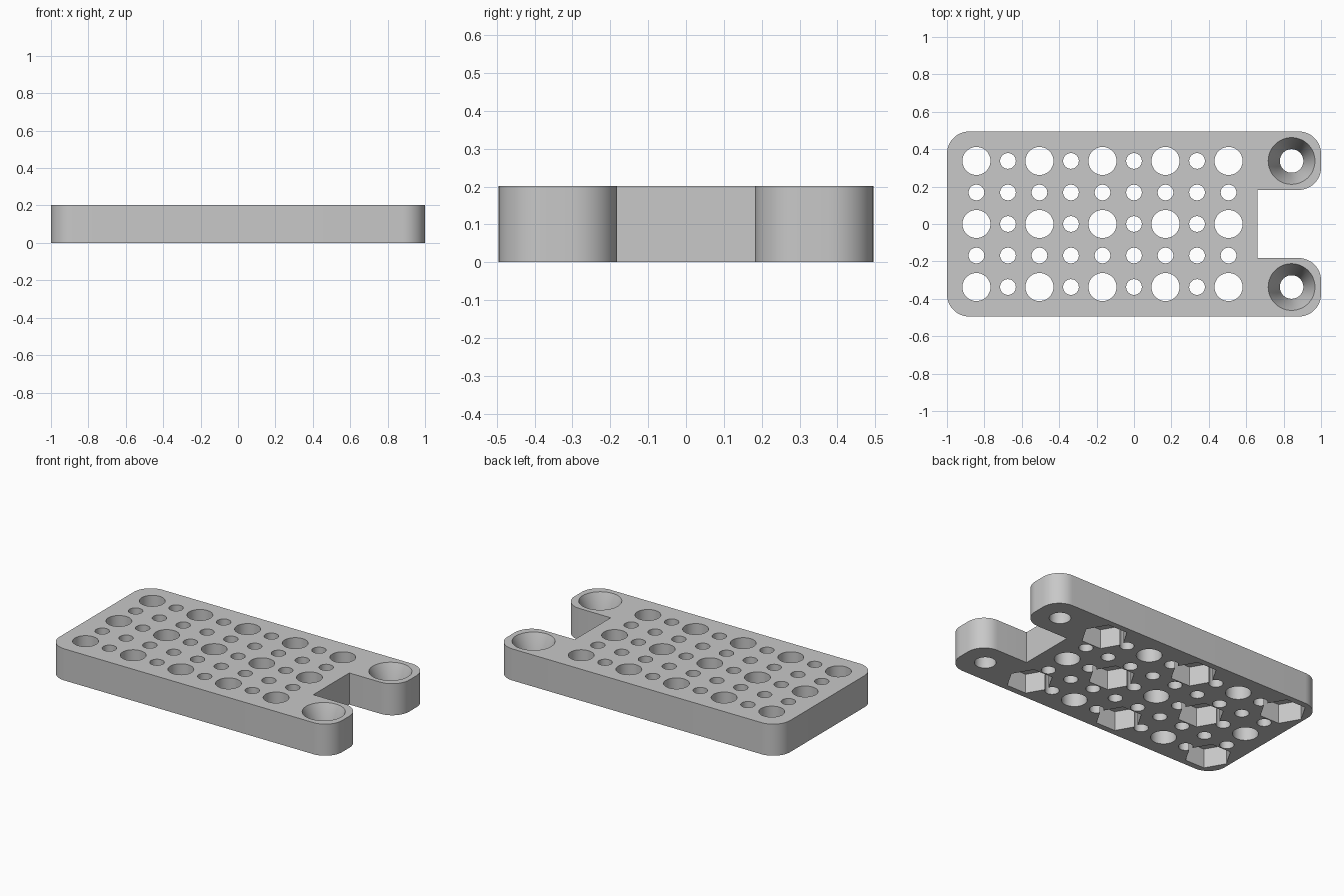
import bpy, bmesh, math
from mathutils import Vector

if "Cube" in bpy.data.objects:
    bpy.data.objects.remove(bpy.data.objects["Cube"])

PITCH = 0.1685
THICK = 0.202
HALF_W = 0.495
BIG_R, SMALL_R = 0.075, 0.042
HEX_R, HEX_DEPTH = 0.138, 0.125

# Single plain grey
grey = bpy.data.materials.new("plain_grey")
grey.use_nodes = True
colour = (0.58, 0.58, 0.58, 1)
grey.diffuse_color = colour
grey.node_tree.nodes["Principled BSDF"].inputs["Base Color"].default_value = colour


def make_object(name, bm):
    bmesh.ops.recalc_face_normals(bm, faces=bm.faces)
    mesh = bpy.data.meshes.new(name)
    bm.to_mesh(mesh)
    bm.free()
    mesh.materials.append(grey)
    obj = bpy.data.objects.new(name, mesh)
    bpy.context.collection.objects.link(obj)
    return obj


def lathe(bm, x, y, profile, sides, turn=0.0):
    """Closed solid of stacked rings, profile = (radius, z) pairs."""
    rings = []
    for r, z in profile:
        angles = [turn + math.tau * i / sides for i in range(sides)]
        rings.append([bm.verts.new((x + r * math.cos(a), y + r * math.sin(a), z))
                      for a in angles])
    for low, high in zip(rings, rings[1:]):
        for i in range(sides):
            j = (i + 1) % sides
            bm.faces.new((low[i], low[j], high[j], high[i]))
    bm.faces.new(rings[0][::-1])
    bm.faces.new(rings[-1])


def rounded_outline(corners, steps=12):
    """Polygon points with each corner (x, y, radius) rounded off."""
    points = []
    for i, (x, y, radius) in enumerate(corners):
        here = Vector((x, y))
        if radius == 0:
            points.append(here)
            continue
        before = (Vector(corners[i - 1][:2]) - here).normalized()
        after = (Vector(corners[(i + 1) % len(corners)][:2]) - here).normalized()
        centre = here + (before + after) * radius
        for s in range(steps + 1):
            t = s / steps * math.pi / 2
            points.append(centre - after * radius * math.cos(t) - before * radius * math.sin(t))
    return points


# Plate with a notch between two rounded lugs
half = [(0.66, 0.182, 0), (1, 0.182, 0.12), (1, HALF_W, 0.12), (-1, HALF_W, 0.12)]
corners = half + [(x, -y, r) for x, y, r in reversed(half)]
bm = bmesh.new()
base = bm.faces.new([bm.verts.new((p.x, p.y, 0)) for p in rounded_outline(corners)])
top = bmesh.ops.extrude_face_region(bm, geom=[base])
bmesh.ops.translate(bm, vec=(0, 0, THICK),
                    verts=[v for v in top["geom"] if isinstance(v, bmesh.types.BMVert)])
plate = make_object("perforated_plate", bm)

# Through holes, alternating large and small, plus hexagonal nut pockets below
holes, pockets = bmesh.new(), bmesh.new()
for col in range(-5, 4):
    for row in range(-2, 3):
        x, y = col * PITCH, row * PITCH
        large = col % 2 == 1 and row % 2 == 0
        radius = BIG_R if large else SMALL_R
        lathe(holes, x, y, [(radius, -0.1), (radius, THICK + 0.1)], 48 if large else 32)
        if large and ((col + 5) // 2 + (row + 2) // 2) % 2 == 0:
            lathe(pockets, x, y, [(HEX_R, -0.1), (HEX_R, HEX_DEPTH)], 6)

# Tapered screw holes in the lugs
for side in (-1, 1):
    lathe(holes, 5 * PITCH, side * 2 * PITCH,
          [(0.063, -0.1), (0.063, 0.05), (0.125, THICK), (0.125, THICK + 0.1)], 48)

cutters = [make_object("hole_cutter", holes), make_object("pocket_cutter", pockets)]
for cutter in cutters:
    cutter.hide_render = True
    cut = plate.modifiers.new(cutter.name, 'BOOLEAN')
    cut.operation = 'DIFFERENCE'
    cut.solver = 'EXACT'
    cut.object = cutter

# Apply the cuts and drop the cutters
graph = bpy.context.evaluated_depsgraph_get()
final = bpy.data.meshes.new_from_object(plate.evaluated_get(graph))
plate.modifiers.clear()
plate.data = final
for cutter in cutters:
    bpy.data.objects.remove(cutter)

bpy.ops.object.select_all(action='DESELECT')
plate.select_set(True)
bpy.context.view_layer.objects.active = plate
bpy.ops.object.shade_smooth_by_angle(angle=math.radians(30))
